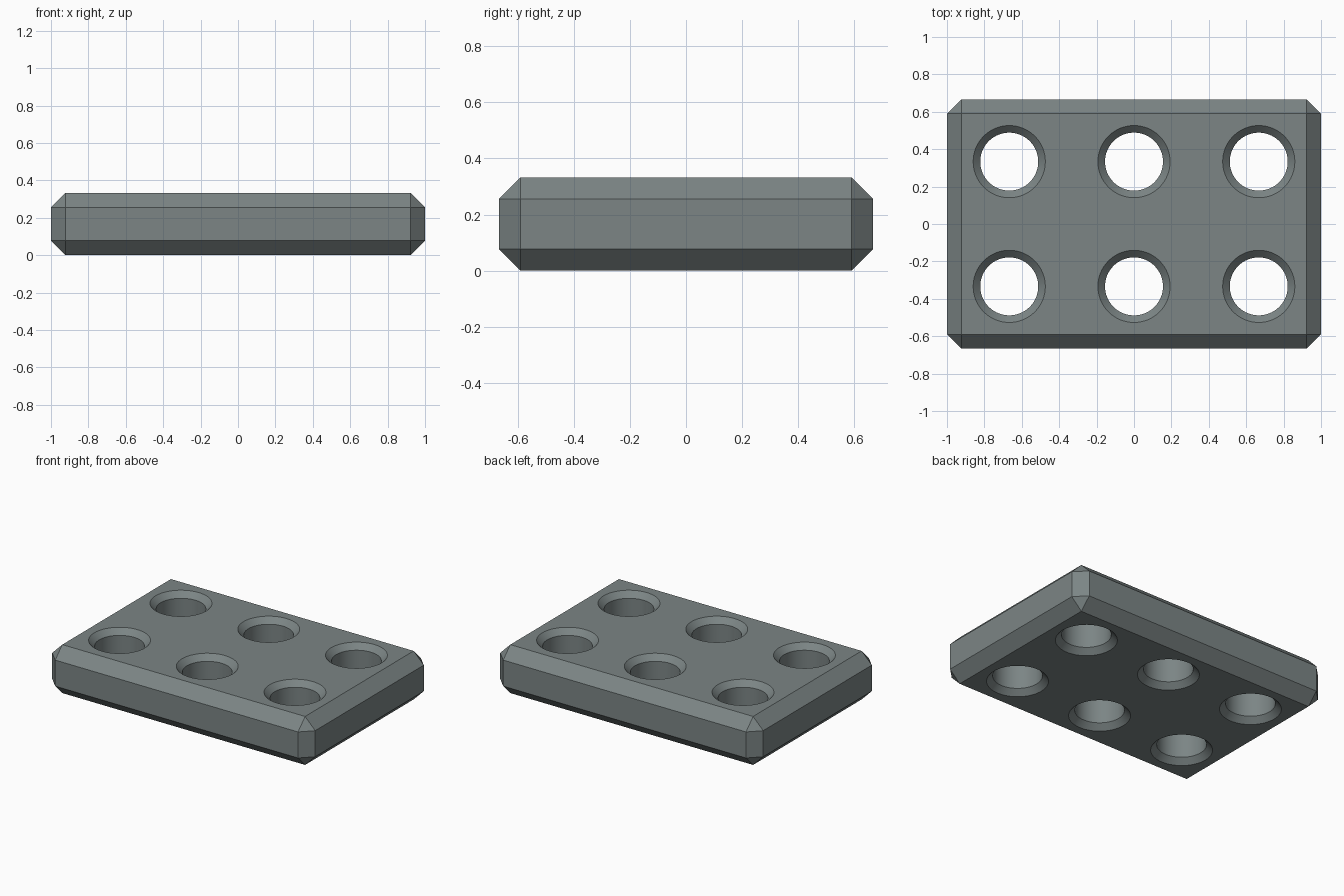
import bpy, bmesh, math

if "Cube" in bpy.data.objects:
    bpy.data.objects.remove(bpy.data.objects["Cube"])

W, D, H = 2.0, 1.333, 0.333      # overall size
CHAMFER = 0.077                  # outer edge chamfer
R_HOLE, R_RIM = 0.155, 0.193     # bore radius and countersink radius
SEGMENTS = 64
PITCH = 0.667

grey = bpy.data.materials.new("slate grey")
grey.diffuse_color = (0.20, 0.235, 0.235, 1)
grey.use_nodes = True
grey.node_tree.nodes["Principled BSDF"].inputs["Base Color"].default_value = grey.diffuse_color


def make_object(name, bm):
    mesh = bpy.data.meshes.new(name)
    bmesh.ops.recalc_face_normals(bm, faces=bm.faces[:])
    bm.to_mesh(mesh)
    bm.free()
    mesh.materials.append(grey)
    obj = bpy.data.objects.new(name, mesh)
    bpy.context.collection.objects.link(obj)
    return obj


def add_spindle(bm, x, y, profile):
    """Closed turned solid from (radius, z) points."""
    rings = []
    for r, z in profile:
        rings.append([bm.verts.new((x + r * math.cos(a), y + r * math.sin(a), z))
                      for a in (2 * math.pi * i / SEGMENTS for i in range(SEGMENTS))])
    for lo, hi in zip(rings, rings[1:]):
        for i in range(SEGMENTS):
            j = (i + 1) % SEGMENTS
            bm.faces.new((lo[i], lo[j], hi[j], hi[i]))
    bm.faces.new(rings[0][::-1])
    bm.faces.new(rings[-1])


# Chamfered block
bm = bmesh.new()
bmesh.ops.create_cube(bm, size=1)
for v in bm.verts:
    v.co = (v.co.x * W, v.co.y * D, (v.co.z + 0.5) * H)
bmesh.ops.bevel(bm, geom=bm.edges[:], offset=CHAMFER, offset_type='OFFSET',
                segments=1, affect='EDGES')
plate = make_object("perforated_plate", bm)

# Six through holes, countersunk at 45 degrees on both faces
step, over = R_RIM - R_HOLE, 0.05
profile = [(R_RIM + over, -over), (R_HOLE, step),
           (R_HOLE, H - step), (R_RIM + over, H + over)]
bm = bmesh.new()
for x in (-PITCH, 0, PITCH):
    for y in (-PITCH / 2, PITCH / 2):
        add_spindle(bm, x, y, profile)
cutter = make_object("hole_cutter", bm)
cutter.hide_render = True

cut = plate.modifiers.new("holes", 'BOOLEAN')
cut.operation = 'DIFFERENCE'
cut.solver = 'EXACT'
cut.object = cutter

# Bake the cut, remove the helper, smooth the bores
bpy.context.view_layer.objects.active = plate
plate.select_set(True)
bpy.ops.object.modifier_apply(modifier=cut.name)
bpy.data.objects.remove(cutter)
bpy.ops.object.shade_smooth_by_angle(angle=math.radians(30))
